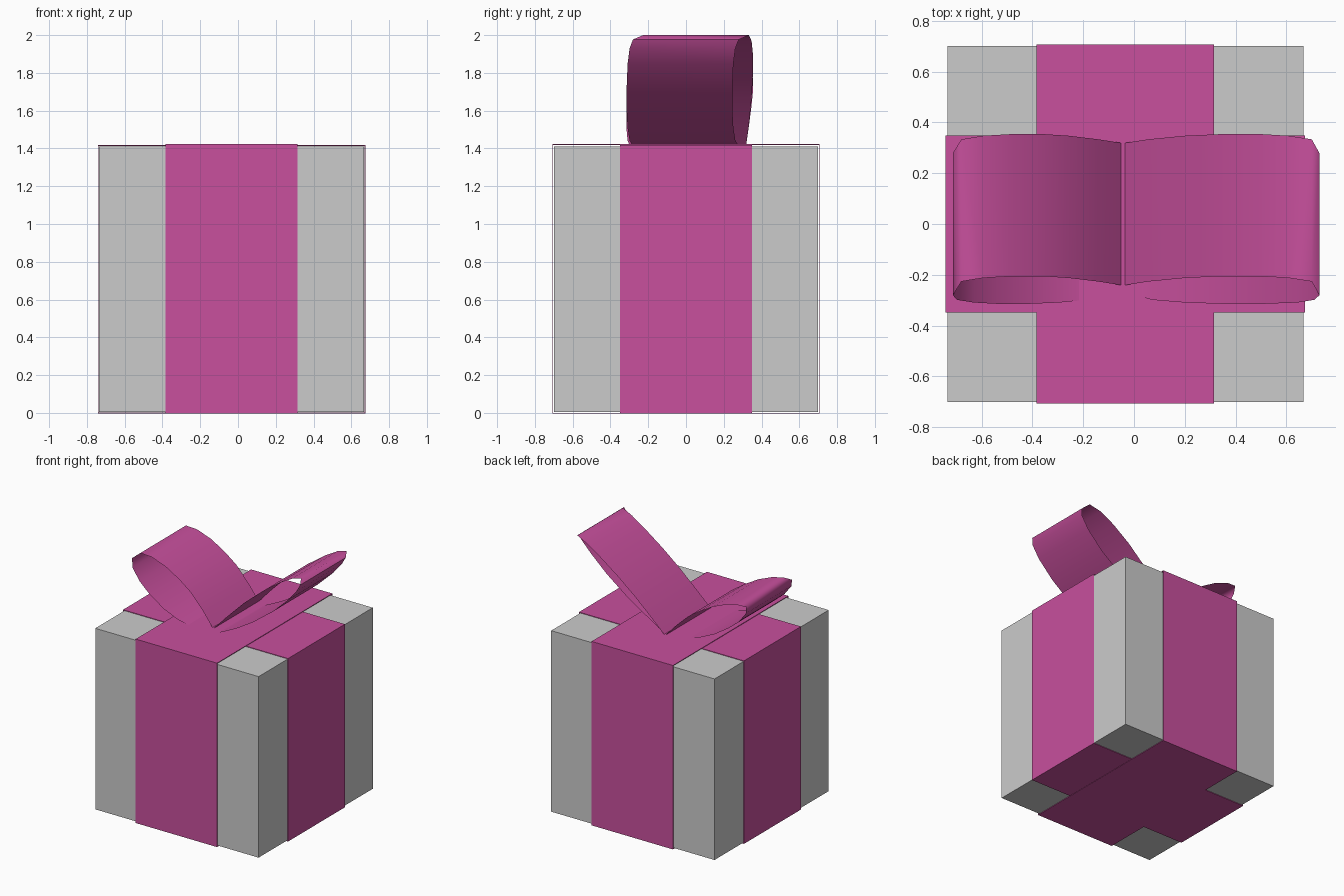
import bpy, math

if "Cube" in bpy.data.objects:
    bpy.data.objects.remove(bpy.data.objects["Cube"])

pink = bpy.data.materials.new("ribbon_pink")
pink.diffuse_color = (0.58, 0.08, 0.34, 1)
pink.use_nodes = True
pink.node_tree.nodes["Principled BSDF"].inputs["Base Color"].default_value = pink.diffuse_color
CX = -0.034


def mesh_object(name, verts, faces, mat=None):
    me = bpy.data.meshes.new(name)
    me.from_pydata(verts, [], faces)
    me.update()
    ob = bpy.data.objects.new(name, me)
    bpy.context.collection.objects.link(ob)
    if mat:
        me.materials.append(mat)
    return ob


def strip(name, front, back):
    """Closed sheet between two matching rings of points."""
    n = len(front)
    faces = [(i, (i + 1) % n, (i + 1) % n + n, i + n) for i in range(n)]
    return mesh_object(name, front + back, faces, pink)


# Gift box
bpy.ops.mesh.primitive_cube_add(size=1, location=(CX, 0, 0.7075))
box = bpy.context.object
box.name = "gift_box"
box.scale = (1.402, 1.40, 1.405)
bpy.ops.object.transform_apply(location=False, rotation=False, scale=True)


# Ribbon bands wrapped around the box
def band(name, along_x, half_len, z0, z1):
    ring = [(-half_len, z0), (half_len, z0), (half_len, z1), (-half_len, z1)]
    w = 0.349
    if along_x:
        a, b = ([(CX + p, s * w, z) for p, z in ring] for s in (-1, 1))
    else:
        a, b = ([(CX + s * w, p, z) for p, z in ring] for s in (1, -1))
    ob = strip(name, a, b)
    sol = ob.modifiers.new("thickness", 'SOLIDIFY')
    sol.thickness = 0.006
    sol.offset = -1


band("ribbon_side_to_side", True, 0.704, 0.002, 1.414)
band("ribbon_front_to_back", False, 0.703, 0.0, 1.419)


# Bow loops: x,z outline of the upper sheet then the lower sheet, y skewed
def bow_loop(name, upper, lower):
    pts, shift = [(-0.043, 1.415)], [0.038]
    for sheet, sign in ((upper, 1), (lower, -1)):
        for i, p in enumerate(sheet):
            t = (i + 1) / (len(sheet) + 1)
            if sign < 0:
                t = (i + 0.5) / len(sheet)
            pts.append(p)
            shift.append(0.02 + sign * 0.055 * math.sin(math.pi * t) ** 0.6)
    a = [(x, s - 0.28, z) for (x, z), s in zip(pts, shift)]
    b = [(x, s + 0.28, z) for (x, z), s in zip(pts, shift)]
    ob = strip(name, a, b)
    bpy.ops.object.select_all(action='DESELECT')
    ob.select_set(True)
    bpy.context.view_layer.objects.active = ob
    bpy.ops.object.shade_smooth_by_angle(angle=math.radians(75))


bow_loop("bow_loop_left",
         [(-0.14, 1.52), (-0.257, 1.63), (-0.36, 1.70), (-0.48, 1.77),
          (-0.595, 1.815), (-0.68, 1.828)],
         [(-0.713, 1.80), (-0.697, 1.74), (-0.63, 1.656), (-0.537, 1.577),
          (-0.415, 1.497), (-0.294, 1.442), (-0.19, 1.417), (-0.10, 1.408)])
bow_loop("bow_loop_right",
         [(0.055, 1.524), (0.20, 1.67), (0.347, 1.794), (0.495, 1.90),
          (0.61, 1.968), (0.70, 2.0)],
         [(0.73, 1.977), (0.71, 1.93), (0.643, 1.847), (0.51, 1.72),
          (0.35, 1.60), (0.20, 1.508), (0.07, 1.442), (0.01, 1.412)])
